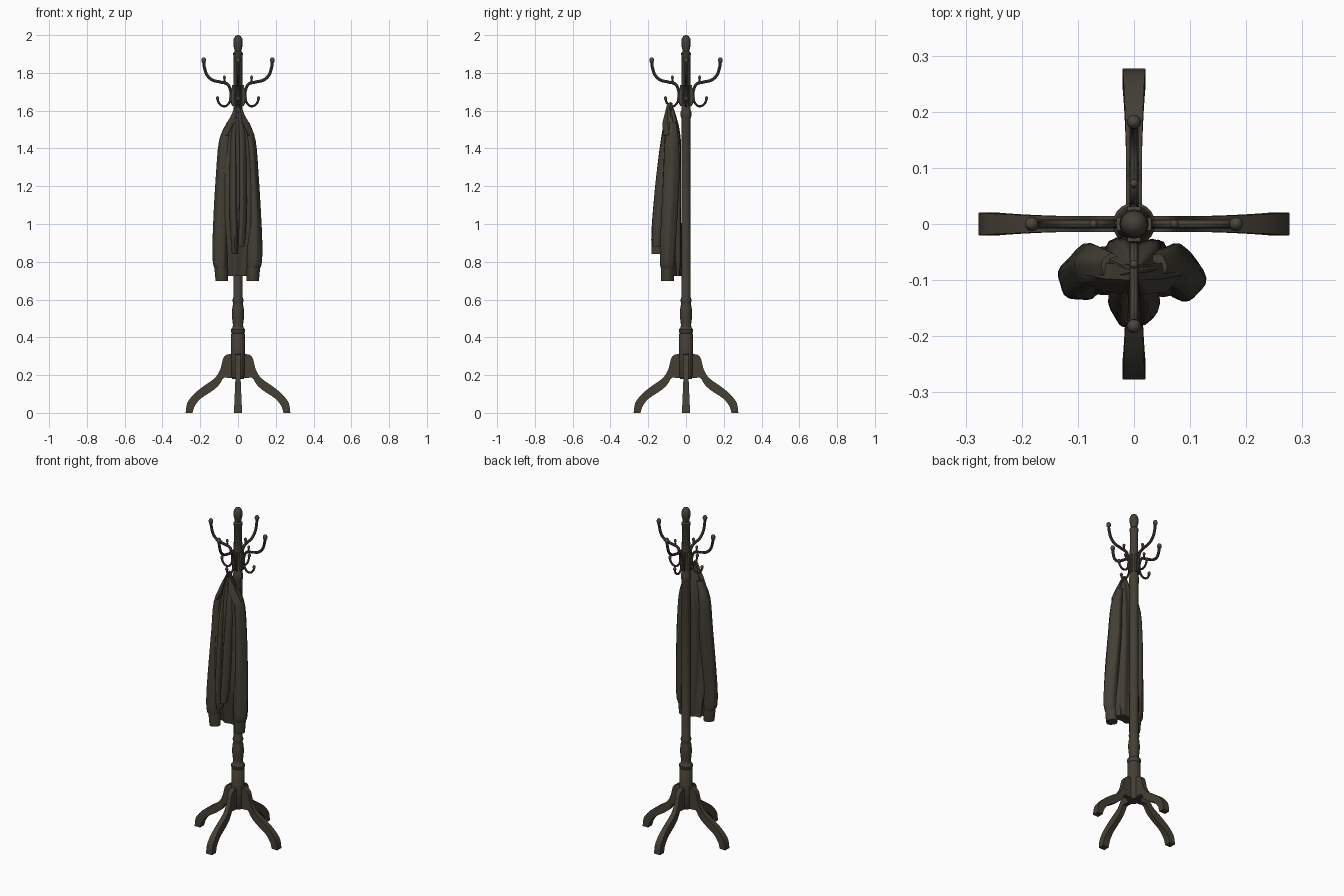
import bpy, bmesh, math
from mathutils import Vector, Matrix

if "Cube" in bpy.data.objects:
    bpy.data.objects.remove(bpy.data.objects["Cube"])


def material(name, rgb):
    m = bpy.data.materials.new(name)
    m.diffuse_color = (*rgb, 1)
    m.use_nodes = True
    m.node_tree.nodes["Principled BSDF"].inputs["Base Color"].default_value = m.diffuse_color
    return m


WOOD = material("dark wood", (0.058, 0.050, 0.035))
METAL = material("aged metal", (0.070, 0.061, 0.045))
CLOTH = material("olive cloth", (0.055, 0.049, 0.035))


def finish(bm, name, mat, angle=40):
    bmesh.ops.recalc_face_normals(bm, faces=bm.faces)
    me = bpy.data.meshes.new(name)
    bm.to_mesh(me)
    bm.free()
    me.materials.append(mat)
    ob = bpy.data.objects.new(name, me)
    bpy.context.collection.objects.link(ob)
    bpy.ops.object.select_all(action='DESELECT')
    ob.select_set(True)
    bpy.context.view_layer.objects.active = ob
    bpy.ops.object.shade_smooth_by_angle(angle=math.radians(angle))
    return ob


def skin(bm, rings):
    """Join equal rings of points into a capped tube."""
    vs = [[bm.verts.new(p) for p in r] for r in rings]
    n = len(vs[0])
    for a, b in zip(vs, vs[1:]):
        for i in range(n):
            bm.faces.new((a[i], a[(i + 1) % n], b[(i + 1) % n], b[i]))
    bm.faces.new(vs[0][::-1])
    bm.faces.new(vs[-1])


def lathe(name, profile, mat, n=20):
    bm = bmesh.new()
    skin(bm, [[(r * math.cos(2 * math.pi * i / n), r * math.sin(2 * math.pi * i / n), z)
               for i in range(n)] for r, z in profile])
    return finish(bm, name, mat)


def smooth_path(pts, steps=5):
    """Catmull-Rom through tuples of any length."""
    p = [pts[0]] + pts + [pts[-1]]
    out = []
    for k in range(1, len(p) - 2):
        for s in range(steps):
            t = s / steps
            out.append(tuple(0.5 * (2 * b + (c - a) * t + (2 * a - 5 * b + 4 * c - d) * t * t
                                    + (3 * b - a - 3 * c + d) * t ** 3)
                             for a, b, c, d in zip(*p[k - 1:k + 3])))
    return out + [pts[-1]]


def tube(bm, pts, r, n=8):
    """Round tube along a path in the xz plane."""
    path = [Vector((x, 0, z)) for x, z in smooth_path(pts)]
    rings = []
    for i, p in enumerate(path):
        t = (path[min(i + 1, len(path) - 1)] - path[max(i - 1, 0)]).normalized()
        u = Vector((0, 1, 0))
        w = t.cross(u)
        rings.append([p + r * (u * math.cos(2 * math.pi * k / n) + w * math.sin(2 * math.pi * k / n))
                      for k in range(n)])
    skin(bm, rings)


def knob(bm, x, z, r, tall=1.3):
    bmesh.ops.create_uvsphere(bm, u_segments=10, v_segments=8, radius=r,
                              matrix=Matrix.Translation((x, 0, z)) @ Matrix.Diagonal((1, 1, tall, 1)))


# Turned post with base block, baluster and finial
lathe("post", [(.030, .18), (.037, .19), (.037, .415), (.033, .42), (.038, .43), (.038, .442),
               (.030, .45), (.027, .465), (.031, .50), (.033, .53), (.029, .565), (.025, .58),
               (.029, .59), (.029, .60), (.025, .61), (.025, 1.56), (.028, 1.57), (.028, 1.595),
               (.024, 1.605), (.023, 1.89), (.026, 1.895), (.026, 1.905), (.017, 1.915),
               (.022, 1.935), (.025, 1.955), (.023, 1.98), (.014, 1.995), (.004, 2.0)], WOOD)

# Curved legs: (upper r, upper z, lower r, lower z, half width)
LEG = [(.030, .31, .030, .185, .014), (.060, .309, .050, .185, .014), (.080, .285, .072, .187, .014),
       (.092, .235, .082, .178, .014), (.120, .186, .105, .142, .014), (.170, .150, .150, .107, .015),
       (.225, .108, .195, .078, .017), (.262, .065, .226, .042, .019), (.273, .035, .236, .018, .020),
       (.277, 0, .241, 0, .020)]
for k in range(4):
    spin = Matrix.Rotation(k * math.pi / 2, 4, 'Z')
    bm = bmesh.new()
    skin(bm, [[(a, -w, b), (a, w, b), (c, w, d), (c, -w, d)]
              for a, b, c, d, w in smooth_path(LEG, 2)])
    bevel_edges = [e for e in bm.edges if len(e.link_faces) == 2 and e.calc_face_angle(0) > 1]
    bmesh.ops.bevel(bm, geom=bevel_edges, offset=.003, segments=1, affect='EDGES')
    bm.transform(spin)
    finish(bm, f"leg_{k + 1}", WOOD)

    # Double coat hook with a tall arm, a short arm and a middle knob
    bm = bmesh.new()
    tube(bm, [(.026, 1.635), (.038, 1.66), (.038, 1.70), (.055, 1.74), (.095, 1.752), (.135, 1.762),
              (.165, 1.79), (.178, 1.83), (.182, 1.86)], .008)
    tube(bm, [(.026, 1.72), (.036, 1.69), (.043, 1.65), (.062, 1.626), (.085, 1.626),
              (.102, 1.642), (.108, 1.662)], .006)
    tube(bm, [(.060, 1.742), (.070, 1.755), (.072, 1.77)], .005)
    knob(bm, .182, 1.866, .013)
    knob(bm, .108, 1.665, .009)
    knob(bm, .072, 1.776, .008)
    # wall plate of the hook
    bmesh.ops.create_cube(bm, size=1, matrix=Matrix.Translation((.025, 0, 1.68))
                          @ Matrix.Diagonal((.012, .024, .11, 1)))
    bm.transform(spin)
    finish(bm, f"hook_{k + 1}", METAL)


def drape(name, sections, folds=0, depth=0, n=28, phase=0, steps=4):
    """Cloth loft from (x, y, z, rx, ry) sections with vertical pleats."""
    bm = bmesh.new()
    rings = []
    for x, y, z, rx, ry in smooth_path(sections, steps):
        ring = []
        for i in range(n):
            a = 2 * math.pi * i / n
            f = 1 + depth * math.cos(folds * a + phase + 1.5 * math.sin(4 * z))
            ring.append((x + rx * f * math.cos(a), y + ry * f * math.sin(a), z))
        rings.append(ring)
    skin(bm, rings)
    return finish(bm, name, CLOTH, 50)


# Hanging coat: pleated body
drape("coat_body", [(0, -.083, 1.64, .006, .006), (0, -.080, 1.57, .034, .026),
                    (0, -.075, 1.45, .064, .044), (0, -.080, 1.25, .078, .052),
                    (0, -.084, 1.0, .082, .056), (0, -.072, .85, .076, .046),
                    (0, -.062, .725, .068, .034)], 7, .13, 42)

# Sleeves with gathered cuffs
for s, side in ((-1, "left"), (1, "right")):
    o = -.004
    drape(f"{side}_sleeve", [(s * .040, -.075, 1.54, .018, .022), (s * .066 + o, -.075, 1.44, .030, .036),
                             (s * .076 + o, -.078, 1.25, .036, .042), (s * .086 + o, -.088, 1.05, .038, .042),
                             (s * .091 + o, -.096, .88, .040, .040), (s * .090 + o, -.098, .79, .038, .038),
                             (s * .086 + o, -.098, .762, .031, .032)], 5, .06, 24, s)
    drape(f"{side}_cuff", [(s * .086 + o, -.098, .775, .034, .034),
                           (s * .084 + o, -.098, .735, .033, .034),
                           (s * .082 + o, -.098, .697, .031, .032)], 4, .04, 20)
    # Front panel falling forward beside the opening
    drape(f"{side}_front_panel", [(s * .008, -.092, 1.60, .007, .012), (s * .022, -.108, 1.45, .016, .022),
                                  (s * .024, -.128, 1.25, .019, .028), (s * .024, -.142, 1.08, .020, .030),
                                  (s * .020, -.150, .95, .019, .030),
                                  (s * .016, -.154, .86 + .02 * s, .016, .026)], 3, .12, 20, s)
    # Pointed collar flap
    bm = bmesh.new()
    outer = [(s * .006, -.100, 1.635), (s * .050, -.098, 1.55), (s * .087, -.090, 1.475),
             (s * .058, -.122, 1.468), (s * .020, -.124, 1.54)]
    inner = [(x * .93, y + .028, z - .003) for x, y, z in outer]
    skin(bm, [outer, inner])
    finish(bm, f"{side}_collar", CLOTH, 30)

# Hanging loop over the front hook
bm = bmesh.new()
tube(bm, [(.078, 1.60), (.074, 1.632), (.082, 1.642), (.092, 1.632), (.094, 1.60)], .004, 6)
bm.transform(Matrix.Rotation(-math.pi / 2, 4, 'Z'))
finish(bm, "coat_loop", CLOTH)
